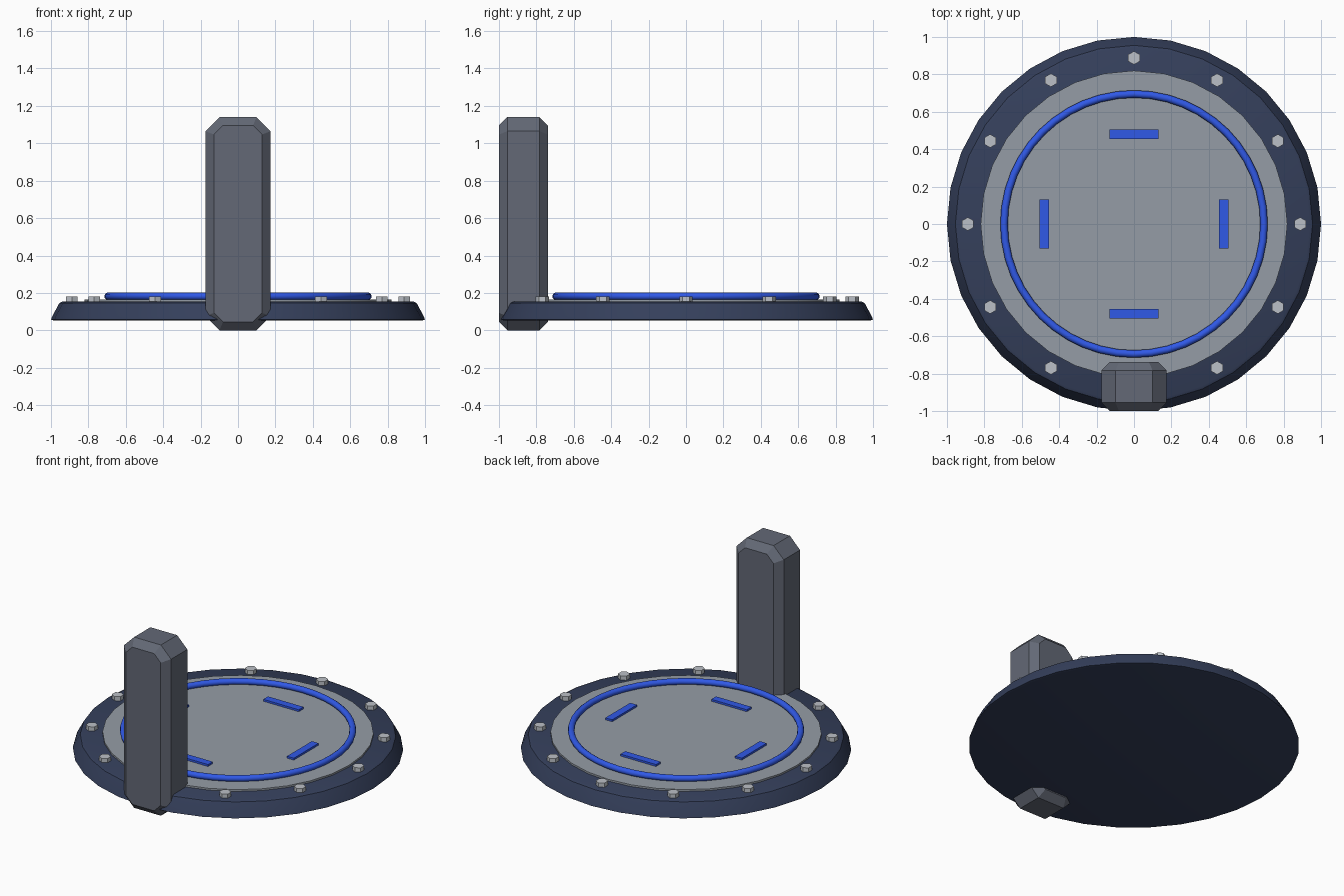
import bpy, math

if "Cube" in bpy.data.objects:
    bpy.data.objects.remove(bpy.data.objects["Cube"])

def mat(name, rgb):
    m = bpy.data.materials.new(name)
    m.diffuse_color = (*rgb, 1)
    m.use_nodes = True
    m.node_tree.nodes["Principled BSDF"].inputs["Base Color"].default_value = m.diffuse_color
    return m

NAVY = mat("navy", (0.035, 0.05, 0.105))
STEEL = mat("steel", (0.30, 0.335, 0.38))
BLUE = mat("glow_blue", (0.03, 0.1, 0.8))
SLATE = mat("slate", (0.125, 0.14, 0.18))
SILVER = mat("silver", (0.5, 0.53, 0.57))

def mesh_object(name, verts, faces, material):
    me = bpy.data.meshes.new(name)
    me.from_pydata(verts, [], faces)
    me.materials.append(material)
    ob = bpy.data.objects.new(name, me)
    bpy.context.collection.objects.link(ob)
    return ob

def loft(name, rings, material):
    """Skin equal-length rings of points and cap both ends."""
    n = len(rings[0])
    verts = [p for r in rings for p in r]
    faces = [(k*n + i, k*n + (i+1) % n, (k+1)*n + (i+1) % n, (k+1)*n + i)
             for k in range(len(rings) - 1) for i in range(n)]
    faces.append(tuple(reversed(range(n))))
    faces.append(tuple(range(len(verts) - n, len(verts))))
    return mesh_object(name, verts, faces, material)

def disc(name, profile, sides, material, center=(0, 0), turn=0.0):
    """Round part from (radius, z) profile, bottom to top."""
    rings = [[(center[0] + r*math.cos(turn + math.tau*i/sides),
               center[1] + r*math.sin(turn + math.tau*i/sides), z)
              for i in range(sides)] for r, z in profile]
    return loft(name, rings, material)

def smooth(ob, deg=30):
    bpy.ops.object.select_all(action='DESELECT')
    ob.select_set(True)
    bpy.context.view_layer.objects.active = ob
    bpy.ops.object.shade_smooth_by_angle(angle=math.radians(deg))

# Round platform with sloping rim, and the inset floor plate
smooth(disc("base", [(0.985, 0.053), (1.0, 0.057), (0.993, 0.075),
                     (0.955, 0.146), (0.94, 0.153)], 32, NAVY))
smooth(disc("floor_plate", [(0.82, 0.14), (0.82, 0.165)], 32, STEEL))

# Glowing ring
bpy.ops.mesh.primitive_torus_add(major_radius=0.695, minor_radius=0.02,
                                 major_segments=48, minor_segments=10,
                                 location=(0, 0, 0.182))
ring = bpy.context.object
ring.name = "glow_ring"
ring.data.materials.append(BLUE)
smooth(ring, 60)

# Four light bars
for i in range(4):
    a = i*math.pi/2
    bpy.ops.mesh.primitive_cube_add(size=1, rotation=(0, 0, a),
        location=(0.479*math.cos(a), 0.479*math.sin(a), 0.168))
    bar = bpy.context.object
    bar.name = f"light_bar_{i}"
    bar.scale = (0.05, 0.262, 0.02)
    bar.data.materials.append(BLUE)

# Hex bolts round the rim
for i in range(12):
    a = math.tau*i/12
    disc(f"bolt_{i}", [(0.036, 0.145), (0.036, 0.181)], 6, SILVER,
         (0.888*math.cos(a), 0.888*math.sin(a)), math.pi/2)

# Upright pillar: octagonal outline with bevelled front and back
def octagon(y, inset):
    w, b, t = 0.174 - inset, inset, 1.14 - inset
    c = 0.075 - inset*(2 - math.sqrt(2))
    return [(x, y, z) for x, z in ((-w+c, b), (w-c, b), (w, b+c), (w, t-c),
                                   (w-c, t), (-w+c, t), (-w, t-c), (-w, b+c))][::-1]

B = 0.045
loft("pillar", [octagon(-1.0, B), octagon(-1.0+B, 0),
                octagon(-0.738-B, 0), octagon(-0.738, B)], SLATE)
